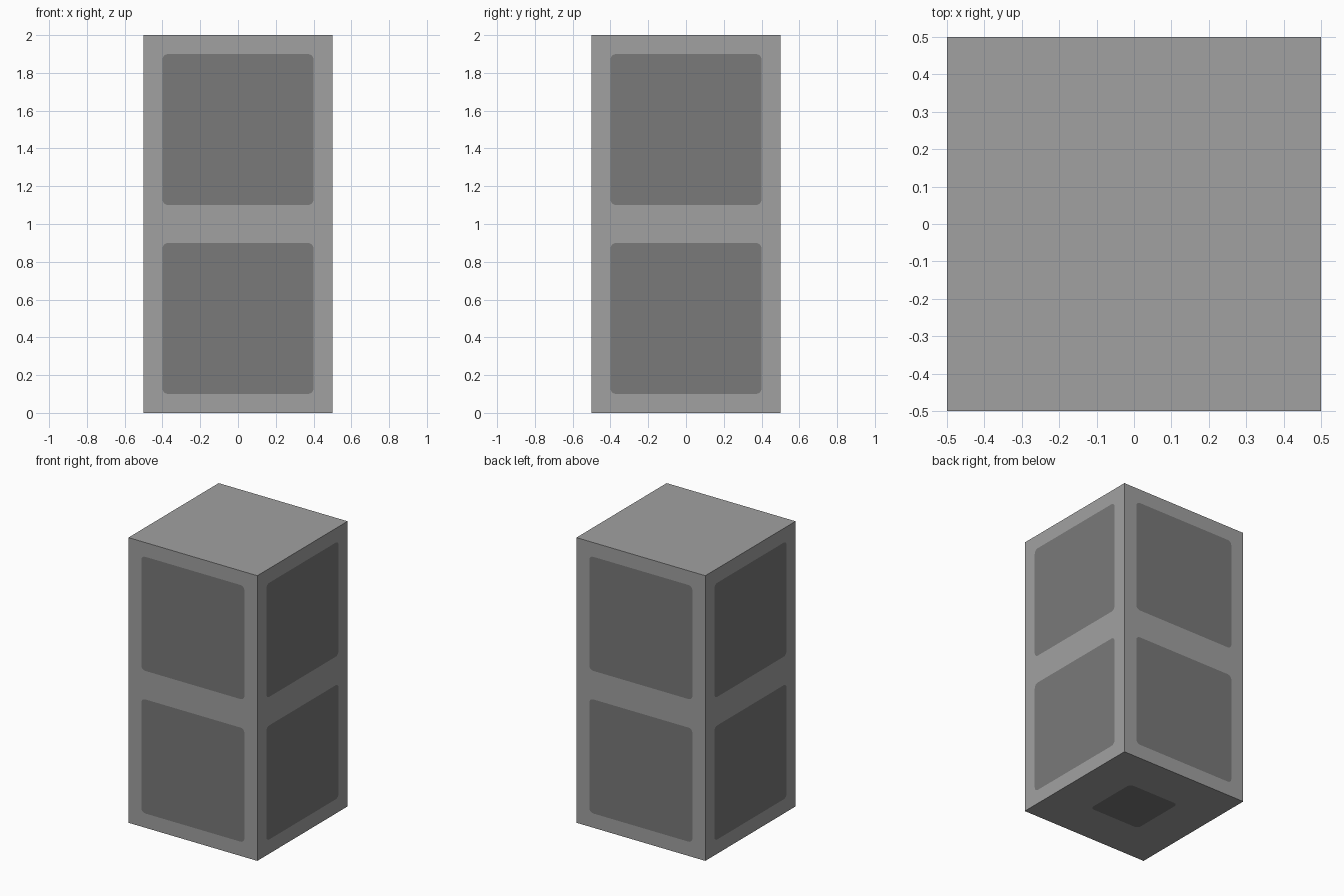
import bpy, bmesh, math
from mathutils import Matrix, Vector

if "Cube" in bpy.data.objects:
    bpy.data.objects.remove(bpy.data.objects["Cube"])


def material(name, value):
    m = bpy.data.materials.new(name)
    m.diffuse_color = (value, value, value, 1)
    m.use_nodes = True
    m.node_tree.nodes["Principled BSDF"].inputs["Base Color"].default_value = m.diffuse_color
    return m


bm = bmesh.new()


def tile(mat, half, radius=0.03, steps=4):
    """1 x 1 square with a flush, rounded dark panel cut into it."""
    outer, arcs = [], []
    for k in range(4):
        a0 = k * math.pi / 2
        sx, sy = ((1, 1), (-1, 1), (-1, -1), (1, -1))[k]
        outer.append(bm.verts.new(mat @ Vector((0.5 * sx, 0.5 * sy, 0))))
        c = half - radius
        arc = []
        for i in range(steps + 1):
            a = a0 + i / steps * math.pi / 2
            arc.append(bm.verts.new(mat @ Vector(
                (c * sx + radius * math.cos(a), c * sy + radius * math.sin(a), 0))))
        arcs.append(arc)
    # frame around the panel
    for k in range(4):
        n = (k + 1) % 4
        bm.faces.new((outer[k], outer[n], arcs[n][0], arcs[k][-1]))
        for p, q in zip(arcs[k], arcs[k][1:]):
            bm.faces.new((outer[k], q, p))
    # dark panel
    bm.faces.new([v for arc in arcs for v in arc]).material_index = 1


# four sides, two stacked panels each
for side in range(4):
    turn = Matrix.Rotation(side * math.pi / 2, 4, 'Z')
    for z in (0.5, 1.5):
        tile(turn @ Matrix.Translation((0, -0.5, z)) @ Matrix.Rotation(math.pi / 2, 4, 'X'), 0.4)

# underside with a small panel
tile(Matrix.Rotation(math.pi, 4, 'X'), 0.2)

# plain top
bm.faces.new([bm.verts.new((x, y, 2)) for x, y in
              ((-0.5, -0.5), (0.5, -0.5), (0.5, 0.5), (-0.5, 0.5))])

bmesh.ops.remove_doubles(bm, verts=bm.verts[:], dist=1e-4)
bmesh.ops.recalc_face_normals(bm, faces=bm.faces[:])

mesh = bpy.data.meshes.new("panelled_block")
bm.to_mesh(mesh)
bm.free()
mesh.materials.append(material("light grey", 0.355))
mesh.materials.append(material("dark grey", 0.192))
bpy.context.collection.objects.link(bpy.data.objects.new("panelled_block", mesh))
